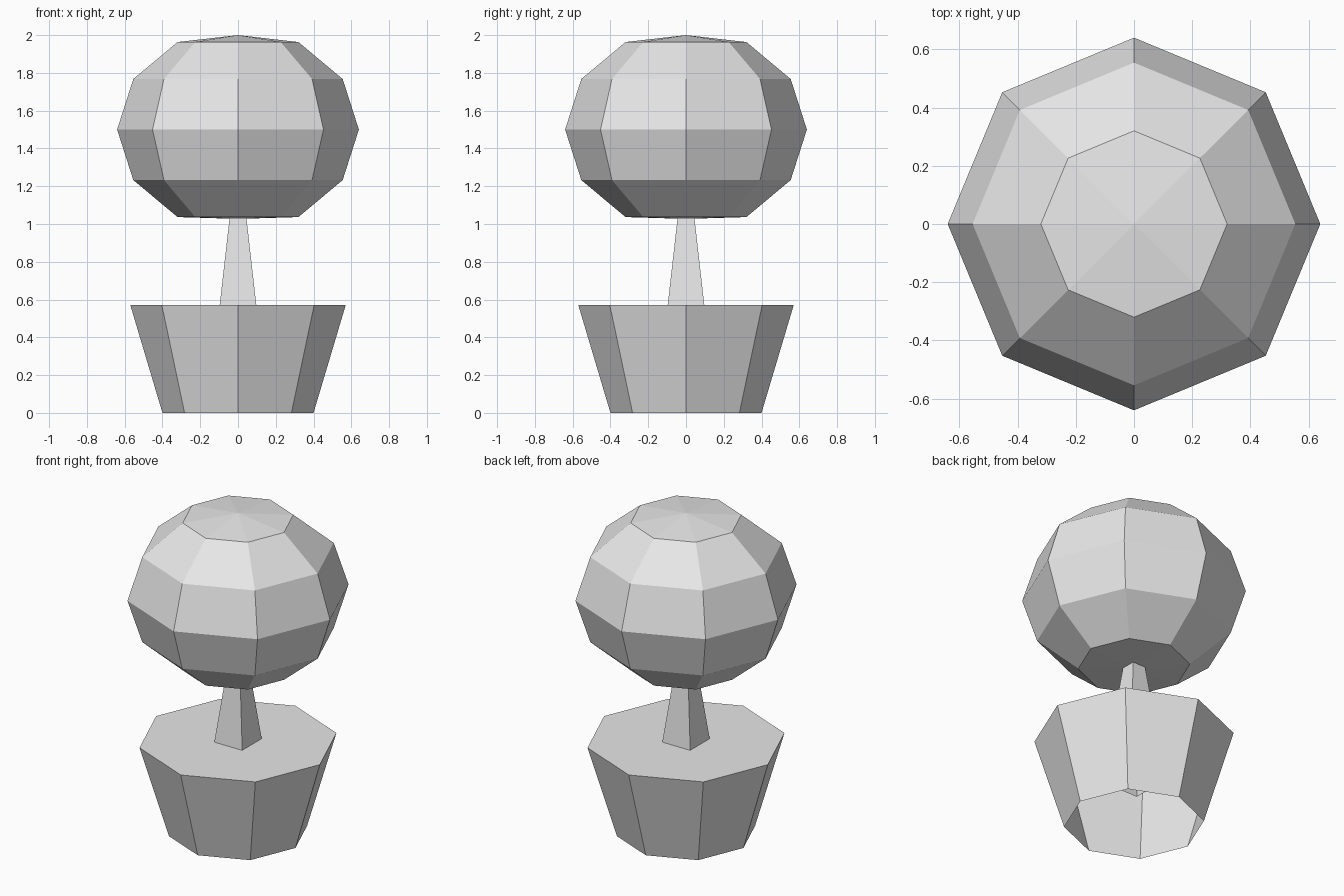
import bpy, bmesh, math

default = bpy.data.objects.get("Cube")
if default:
    bpy.data.objects.remove(default, do_unlink=True)

grey = bpy.data.materials.new("plain_grey")
grey.use_nodes = True
colour = (0.8, 0.8, 0.8, 1.0)
grey.diffuse_color = colour
grey.node_tree.nodes["Principled BSDF"].inputs["Base Color"].default_value = colour


def add_part(name, bm):
    mesh = bpy.data.meshes.new(name)
    bm.to_mesh(mesh)
    bm.free()
    mesh.materials.append(grey)
    obj = bpy.data.objects.new(name, mesh)
    bpy.context.collection.objects.link(obj)
    return obj


def lathe(name, profile, sides, turn=0.0):
    """Spin (radius, height) points from bottom to top; zero radius is a pole."""
    bm = bmesh.new()
    rings = []
    for radius, z in profile:
        count = sides if radius else 1
        angles = [turn + math.tau * i / sides for i in range(count)]
        rings.append([bm.verts.new((radius * math.cos(a), radius * math.sin(a), z))
                      for a in angles])
    for low, high in zip(rings, rings[1:]):
        for i in range(sides):
            j = (i + 1) % sides
            corners = [low[i % len(low)], low[j % len(low)],
                       high[j % len(high)], high[i % len(high)]]
            bm.faces.new(list(dict.fromkeys(corners)))
    if len(rings[-1]) > 1:
        bm.faces.new(rings[-1])
    return add_part(name, bm)


# Tapered pot: soil-level lid on top, open underneath
lathe("pot", [(0.40, 0), (0.57, 0.57)], 8)

# Square tapered trunk, reaching down through the lid into the hollow pot
corner = math.sqrt(2)
lathe("trunk", [(0.131 * corner, 0.285), (0.097 * corner, 0.57),
                (0.039 * corner, 1.08)], 4, math.pi / 4)

# Faceted ball of foliage with flattened poles
ball = [(0, 1.027)]
for step in range(1, 6):
    a = math.pi * step / 6
    ball.append((0.64 * math.sin(a), 1.5 - 0.535 * math.cos(a)))
ball.append((0, 2.0))
lathe("foliage", ball, 8)
